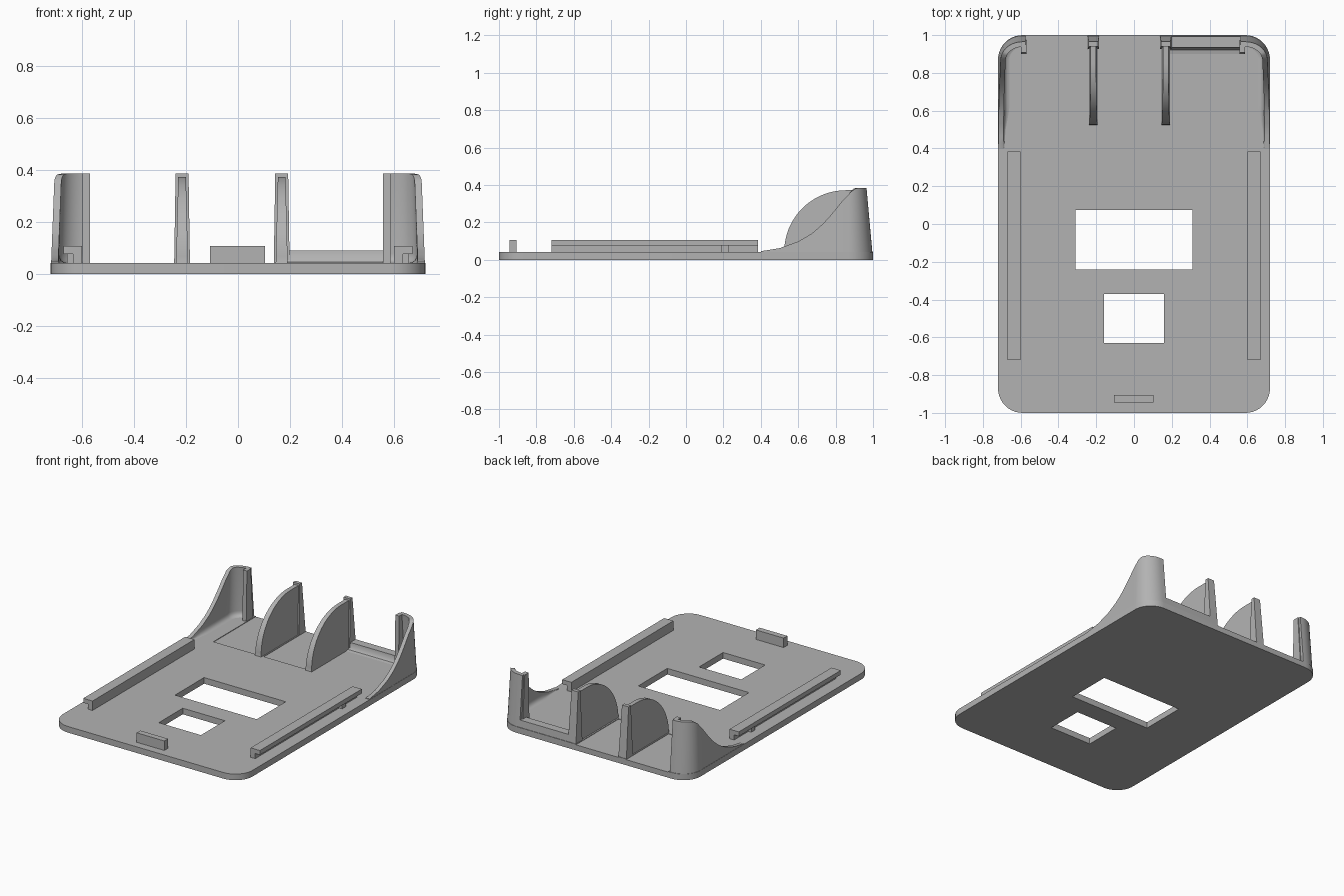
import bpy, bmesh, math
from mathutils import Vector

if "Cube" in bpy.data.objects:
    bpy.data.objects.remove(bpy.data.objects["Cube"], do_unlink=True)

GREY = (0.45, 0.45, 0.45, 1)
mat = bpy.data.materials.new("plain grey plastic")
mat.use_nodes = True
mat.diffuse_color = GREY
mat.node_tree.nodes["Principled BSDF"].inputs["Base Color"].default_value = GREY

HALF_W, HALF_L, RADIUS = 0.72, 1.0, 0.13
FLOOR, TOP = 0.042, 0.385


def finish(name, bm, smooth=False):
    bmesh.ops.recalc_face_normals(bm, faces=bm.faces)
    mesh = bpy.data.meshes.new(name)
    bm.to_mesh(mesh)
    bm.free()
    obj = bpy.data.objects.new(name, mesh)
    bpy.context.collection.objects.link(obj)
    mesh.materials.append(mat)
    bpy.ops.object.select_all(action="DESELECT")
    obj.select_set(True)
    bpy.context.view_layer.objects.active = obj
    if smooth:
        bpy.ops.object.shade_smooth_by_angle(angle=math.radians(35))
    return obj


def skin(name, rings, smooth=False):
    """Join matching closed cross-sections and cap both ends."""
    bm = bmesh.new()
    loops = [[bm.verts.new(p) for p in ring] for ring in rings]
    n = len(loops[0])
    for a, b in zip(loops, loops[1:]):
        for i in range(n):
            j = (i + 1) % n
            bm.faces.new((a[i], a[j], b[j], b[i]))
    bm.faces.new(loops[0])
    bm.faces.new(loops[-1])
    return finish(name, bm, smooth)


def along_x(name, profile, x0, x1, taper=0.0, smooth=False):
    """Extrude a (y, z) profile along x, narrowing with height."""
    left = [(x0 + taper * z, y, z) for y, z in profile]
    right = [(x1 - taper * z, y, z) for y, z in profile]
    return skin(name, [left, right], smooth)


def box(name, x0, x1, y0, y1, z0, z1):
    return along_x(name, [(y0, z0), (y1, z0), (y1, z1), (y0, z1)], x0, x1)


def arc(cx, cy, r, a0, a1, n):
    for i in range(n + 1):
        a = math.radians(a0 + (a1 - a0) * i / n)
        yield cx + r * math.cos(a), cy + r * math.sin(a)


# Base plate with rounded corners
outline = []
for k, (sx, sy) in enumerate([(1, 1), (-1, 1), (-1, -1), (1, -1)]):
    outline += arc(sx * (HALF_W - RADIUS), sy * (HALF_L - RADIUS), RADIUS,
                   90 * k, 90 * k + 90, 10)
plate = skin("base_plate", [[(x, y, z) for x, y in outline] for z in (0, FLOOR)], True)

# Two windows and two shallow floor pockets cut from the plate
cuts = [(-0.31, 0.31, -0.24, 0.075, -0.1, 0.1),
        (-0.16, 0.16, -0.63, -0.37, -0.1, 0.1),
        (-0.565, -0.245, 0.54, 1.1, FLOOR - 0.004, 0.1),
        (-0.185, 0.135, 0.54, 1.1, FLOOR - 0.004, 0.1)]
for cut in cuts:
    cutter = box("cutter", *cut)
    cutter.hide_render = True
    bpy.context.view_layer.objects.active = plate
    mod = plate.modifiers.new("cut", "BOOLEAN")
    mod.operation, mod.solver, mod.object = "DIFFERENCE", "EXACT", cutter
    bpy.ops.object.modifier_apply(modifier=mod.name)
    bpy.data.objects.remove(cutter, do_unlink=True)

# Side rails: inner stem, outward lip and a small stop below the lip
for side, s in (("left", 1), ("right", -1)):
    section = [(0.6, 0.035), (0.635, 0.035), (0.635, 0.077),
               (0.67, 0.077), (0.67, 0.107), (0.6, 0.107)]
    skin(side + "_rail", [[(s * x, y, z) for x, z in section] for y in (-0.72, 0.385)])
    xs = sorted((s * 0.63, s * 0.657))
    box(side + "_rail_stop", *xs, 0.19, 0.23, 0.035, 0.08)

# Front tab
box("front_tab", -0.107, 0.103, -0.945, -0.905, 0.035, 0.107)


def wall_height(y):
    """S-shaped sweep from the floor up to full height."""
    knots = [(0.4, 0.046), (0.5, 0.062), (0.6, 0.098), (0.68, 0.145), (0.745, 0.205),
             (0.8, 0.27), (0.84, 0.32), (0.88, 0.36), (0.92, 0.381), (0.95, TOP)]
    for (y0, z0), (y1, z1) in zip(knots, knots[1:]):
        if y <= y1:
            return z0 + (z1 - z0) * (y - y0) / (y1 - y0)
    return TOP


# Corner walls: swept around the rear corners with a leaning face and a foot cove
for side, s, x_end in (("left", 1, 0.565), ("right", -1, 0.575)):
    path = [(HALF_W, 0.4 + 0.47 * i / 14, 1, 0) for i in range(14)]
    cx, cy = HALF_W - RADIUS, HALF_L - RADIUS
    for x, y in arc(cx, cy, RADIUS, 0, 90, 16):
        path.append((x, y, (x - cx) / RADIUS, (y - cy) / RADIUS))
    path.append((x_end, HALF_L, 0, 1))
    rings = []
    for x, y, nx, ny in path:
        h = wall_height(y)
        rise = h - FLOOR
        cove = min(0.035, rise * 0.8)
        lean = Vector((nx * 0.015, ny * 0.035, 0)) / TOP
        n = Vector((nx, ny, 0))
        p = Vector((x, y, 0))
        grow = min(1, rise / 0.06)

        def at(z, depth):
            q = p - lean * z - n * depth
            return (s * q.x, q.y, z)

        ring = [at(0.01, 0), at(h, 0), at(h, 0.027)]
        for k in range(5):
            a = math.pi / 2 * k / 4
            ring.append(at(FLOOR + cove * (1 - math.sin(a)),
                           0.029 + 0.03 * grow * (1 - math.cos(a))))
        ring.append(at(0.01, 0.029 + 0.03 * grow))
        rings.append(ring)
    skin(side + "_corner_wall", rings, True)
    # Return lip at the inner end of each corner wall
    lip = [(0.9, 0.03), (0.975, 0.03), (0.95, TOP), (0.908, TOP)]
    xs = sorted((s * (x_end - 0.007), s * (x_end + 0.022)))
    along_x(side + "_wall_lip", lip, *xs)

# Two curved dividers, each with a leaning rear post
arch = [(0.52, 0.03)] + list(arc(0.855, FLOOR, 0.33, 180, 90, 20))
arch = [(y, z) for y, z in arch] + [(0.95, 0.372), (0.95, 0.03)]
post = [(0.925, 0.01), (HALF_L - 0.001, 0.01), (0.965, TOP), (0.94, TOP)]
for side, x in (("right", -0.215), ("left", 0.168)):
    along_x(side + "_divider", arch, x - 0.024, x + 0.024, 0.025, True)
    along_x(side + "_divider_post", post, x - 0.031, x + 0.031, 0.016)

# Low rear sill between the left divider and the left corner
sill = [(0.9, FLOOR - 0.01), (0.9, FLOOR), (0.92, 0.046), (0.932, 0.06), (0.935, 0.09),
        (0.992, 0.09), (0.999, 0.01), (0.95, 0.01)]
along_x("rear_sill", sill, 0.18, 0.575, 0, True)
